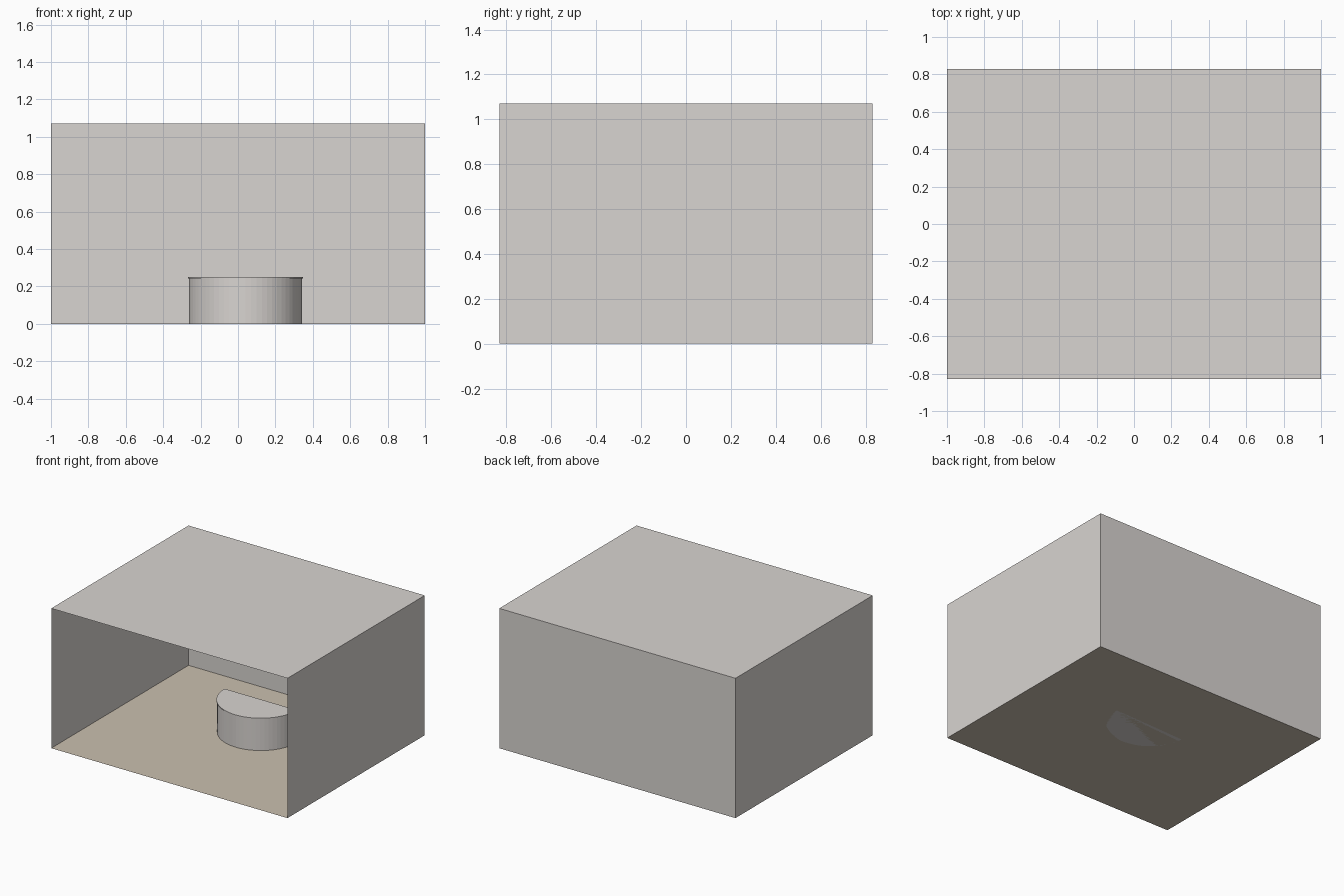
import bpy, bmesh, math

if "Cube" in bpy.data.objects:
    bpy.data.objects.remove(bpy.data.objects["Cube"])

HX, HY, H = 1.0, 0.83, 1.07          # room half sizes and height
CX, CY = 0.04, 0.22                  # middle of the counter's flat back


def material(name, rgb):
    m = bpy.data.materials.new(name)
    m.diffuse_color = (*rgb, 1)
    m.use_nodes = True
    m.node_tree.nodes["Principled BSDF"].inputs["Base Color"].default_value = m.diffuse_color
    return m


wall_grey = material("warm light grey", (0.69, 0.66, 0.635))
floor_tan = material("floor tan", (0.597, 0.525, 0.43))


def finish(name, bm, mat):
    mesh = bpy.data.meshes.new(name)
    bm.to_mesh(mesh)
    bm.free()
    mesh.materials.append(mat)
    obj = bpy.data.objects.new(name, mesh)
    bpy.context.collection.objects.link(obj)
    return obj


def sheet(name, corners, mat):
    """Single thin panel."""
    bm = bmesh.new()
    bm.faces.new([bm.verts.new(c) for c in corners])
    return finish(name, bm, mat)


def half_round(name, radius, z0, z1, mat, segments=32):
    """Half cylinder, round to the front and flat at the back."""
    bm = bmesh.new()
    angles = [math.pi + math.pi * i / segments for i in range(segments + 1)]
    base = bm.faces.new([bm.verts.new((CX + radius * math.cos(a),
                                       CY + radius * math.sin(a), z0))
                         for a in angles])
    up = bmesh.ops.extrude_face_region(bm, geom=[base], use_keep_orig=True)
    top = [v for v in up["geom"] if isinstance(v, bmesh.types.BMVert)]
    bmesh.ops.translate(bm, verts=top, vec=(0, 0, z1 - z0))
    bmesh.ops.recalc_face_normals(bm, faces=bm.faces)
    return finish(name, bm, mat)


# Room shell, open at the front
sheet("floor", [(-HX, -HY, 0), (HX, -HY, 0), (HX, HY, 0), (-HX, HY, 0)], floor_tan)
sheet("roof", [(-HX, -HY, H), (HX, -HY, H), (HX, HY, H), (-HX, HY, H)], wall_grey)
sheet("back_wall", [(HX, HY, 0), (-HX, HY, 0), (-HX, HY, H), (HX, HY, H)], wall_grey)
for side, x in (("left", -HX), ("right", HX)):
    ys = (-HY, HY) if x > 0 else (HY, -HY)
    sheet(side + "_wall", [(x, ys[0], 0), (x, ys[1], 0), (x, ys[1], H), (x, ys[0], H)],
          wall_grey)

# Half-round counter with a thin overhanging top
half_round("counter_body", 0.303, 0.0, 0.242, wall_grey)
half_round("counter_top", 0.308, 0.242, 0.25, wall_grey)
